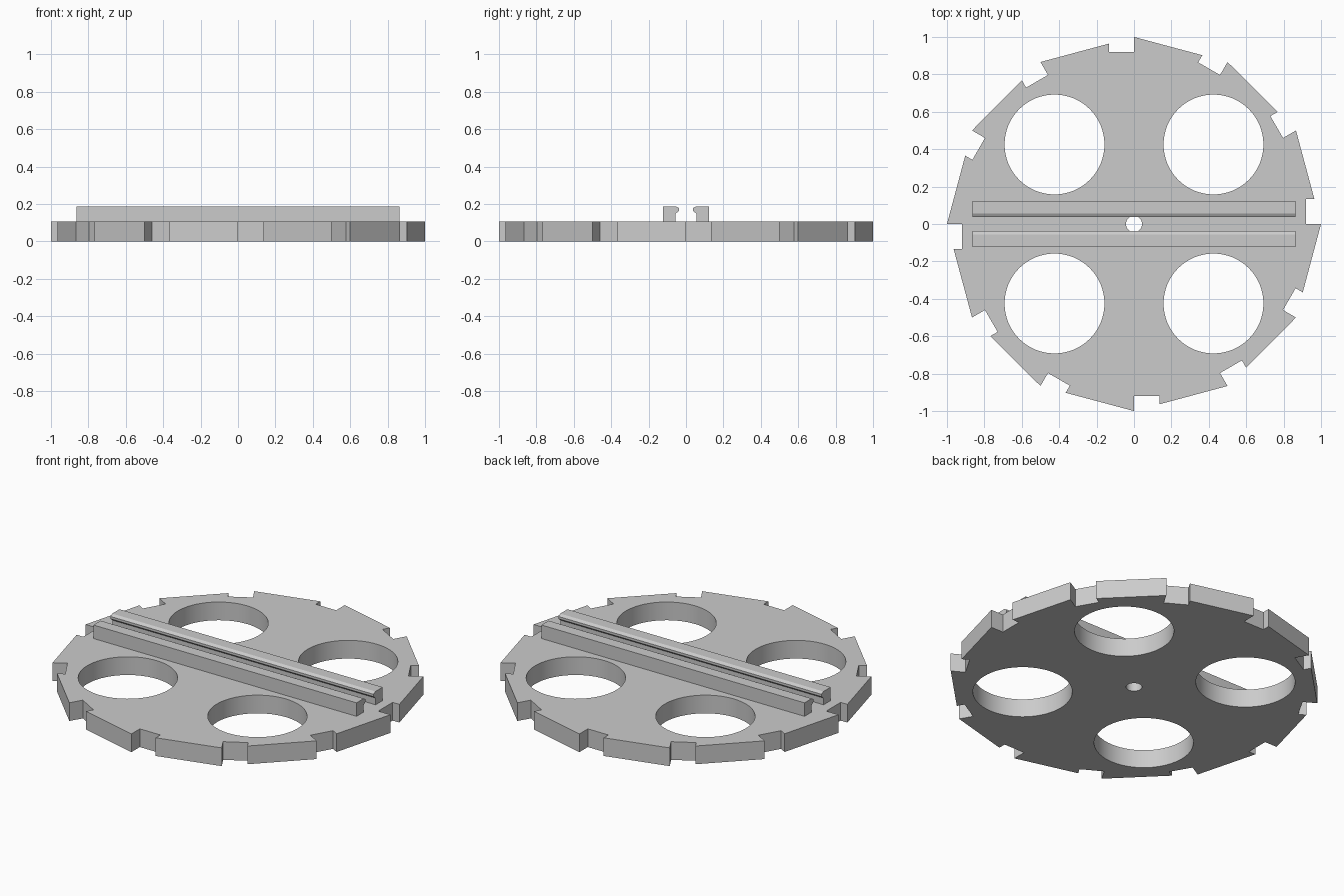
import bpy, bmesh, math
from mathutils import Matrix, Vector

if "Cube" in bpy.data.objects:
    bpy.data.objects.remove(bpy.data.objects["Cube"], do_unlink=True)

THICK = 0.108
TEETH = 12
RAIL_HALF = 0.863

grey = bpy.data.materials.new("plain grey")
grey.use_nodes = True
grey.diffuse_color = (0.6, 0.6, 0.6, 1)
grey.node_tree.nodes["Principled BSDF"].inputs["Base Color"].default_value = (0.6, 0.6, 0.6, 1)


def circle(cx, cy, r, sides):
    return [(cx + r * math.cos(math.tau * i / sides),
             cy + r * math.sin(math.tau * i / sides)) for i in range(sides)]


def extruded(name, loops, depth, matrix):
    """Fill closed 2D loops (inner ones become holes) and extrude to a solid."""
    curve = bpy.data.curves.new(name + " outline", "CURVE")
    curve.dimensions = "2D"
    curve.fill_mode = "BOTH"
    curve.extrude = depth / 2
    for loop in loops:
        spline = curve.splines.new("POLY")
        spline.points.add(len(loop) - 1)
        for point, (x, y) in zip(spline.points, loop):
            point.co = (x, y, 0, 1)
        spline.use_cyclic_u = True
    helper = bpy.data.objects.new(name + " helper", curve)
    bpy.context.collection.objects.link(helper)
    bpy.context.view_layer.update()
    evaluated = helper.evaluated_get(bpy.context.evaluated_depsgraph_get())
    mesh = bpy.data.meshes.new_from_object(evaluated)
    bpy.data.objects.remove(helper, do_unlink=True)

    bm = bmesh.new()
    bm.from_mesh(mesh)
    bmesh.ops.remove_doubles(bm, verts=bm.verts, dist=0.0001)
    bm.transform(matrix)
    bmesh.ops.recalc_face_normals(bm, faces=bm.faces)
    bm.to_mesh(mesh)
    bm.free()
    mesh.materials.clear()
    mesh.materials.append(grey)
    obj = bpy.data.objects.new(name, mesh)
    bpy.context.collection.objects.link(obj)
    bpy.ops.object.select_all(action="DESELECT")
    obj.select_set(True)
    bpy.context.view_layer.objects.active = obj
    bpy.ops.object.shade_smooth_by_angle(angle=math.radians(28))
    return obj


# Twelve-sided disc with a square notch beside each corner
notch = [(1, 0), (0.92, 0), (0.92, 0.135), (0.964, 0.135)]
rim = []
for i in range(TEETH):
    turn = Matrix.Rotation(math.tau * i / TEETH, 2)
    rim += [tuple(turn @ Vector(p)) for p in notch]

# Four large openings and the axle hole
holes = [circle(sx * 0.425, sy * 0.425, 0.267, 64) for sx in (-1, 1) for sy in (-1, 1)]
holes.append(circle(0, 0, 0.043, 24))
extruded("notched_disc", [rim] + holes, THICK, Matrix.Translation((0, 0, THICK / 2)))

# Pair of lipped rails facing each other across the middle
section = [(0.122, THICK), (0.122, 0.188), (0.055, 0.188), (0.037, 0.178),
           (0.037, 0.164), (0.057, 0.148), (0.057, THICK)]
to_x = Matrix(((0, 0, 1, 0), (1, 0, 0, 0), (0, 1, 0, 0), (0, 0, 0, 1)))
for name, side in (("back_rail", 1), ("front_rail", -1)):
    extruded(name, [[(side * y, z) for y, z in section]], 2 * RAIL_HALF, to_x)
